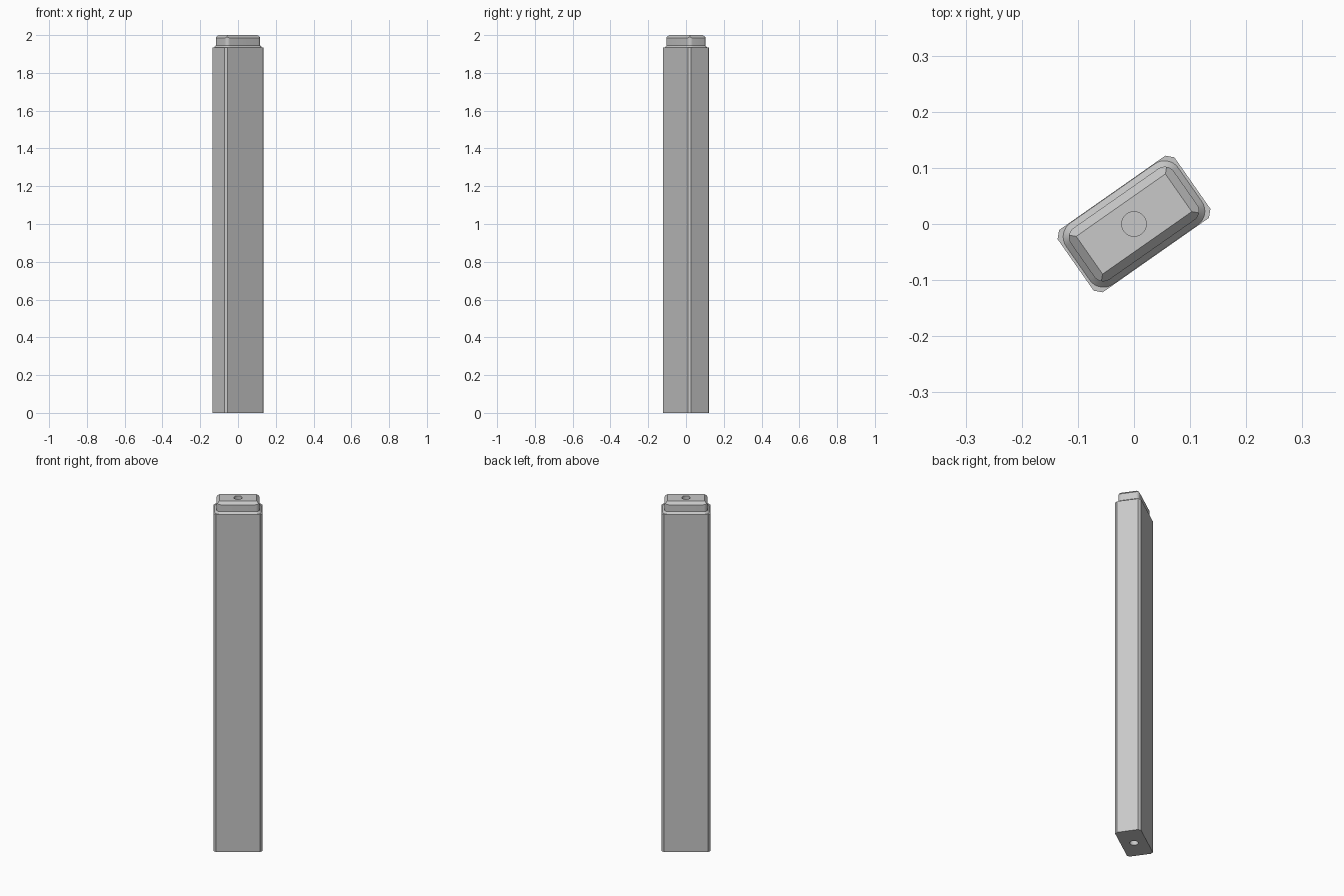
import bpy, bmesh
from math import radians, cos, sin, pi
from mathutils import Vector

if "Cube" in bpy.data.objects:
    bpy.data.objects.remove(bpy.data.objects["Cube"])

TURN = radians(35)
SHOULDER = 1.935

grey = bpy.data.materials.new("plain_grey")
grey.use_nodes = True
colour = (0.58, 0.58, 0.58, 1)
grey.diffuse_color = colour
grey.node_tree.nodes["Principled BSDF"].inputs["Base Color"].default_value = colour


def outline(a, b, r, steps):
    """Rectangle of half sizes a, b with corners cut in a number of steps."""
    points = []
    for k, (sx, sy) in enumerate(((1, 1), (-1, 1), (-1, -1), (1, -1))):
        for i in range(steps + 1):
            t = (k + i / steps) * pi / 2
            points.append((sx * (a - r) + r * cos(t), sy * (b - r) + r * sin(t)))
    return points


def loft(bm, sections):
    """Closed solid through (outline, height) sections."""
    rings = [[bm.verts.new((x, y, z)) for x, y in pts] for pts, z in sections]
    for low, high in zip(rings, rings[1:]):
        for i in range(len(low)):
            j = (i + 1) % len(low)
            bm.faces.new((low[i], low[j], high[j], high[i]))
    bm.faces.new(rings[0][::-1])
    bm.faces.new(rings[-1])


def finish(bm, name):
    bmesh.ops.recalc_face_normals(bm, faces=bm.faces)
    mesh = bpy.data.meshes.new(name)
    bm.to_mesh(mesh)
    bm.free()
    mesh.materials.append(grey)
    obj = bpy.data.objects.new(name, mesh)
    bpy.context.collection.objects.link(obj)
    obj.rotation_euler.z = TURN
    return obj


def drill(obj, z):
    """Cut a blind round hole centred at height z."""
    bpy.ops.mesh.primitive_cylinder_add(vertices=48, radius=0.022, depth=0.2, location=(0, 0, z))
    cutter = bpy.context.object
    cutter.hide_render = True
    cutter.data.materials.append(grey)
    mod = obj.modifiers.new("hole", "BOOLEAN")
    mod.object = cutter
    mod.solver = "EXACT"
    bpy.ops.object.select_all(action="DESELECT")
    bpy.context.view_layer.objects.active = obj
    obj.select_set(True)
    bpy.ops.object.modifier_apply(modifier=mod.name)
    bpy.data.objects.remove(cutter)
    bpy.ops.object.shade_smooth_by_angle(angle=radians(20))


# Shaft with chamfered corners
bm = bmesh.new()
shaft = outline(0.127, 0.0677, 0.0115, 1)
loft(bm, [(shaft, 0), (shaft, SHOULDER)])
post = finish(bm, "post_shaft")

# Cap: sloped shoulder, rounded block, sunk a little into the shaft
bm = bmesh.new()
foot = outline(0.122, 0.0665, 0.03, 8)
block = outline(0.112, 0.056, 0.02, 8)
loft(bm, [(foot, SHOULDER - 0.03), (foot, SHOULDER), (block, SHOULDER + 0.011), (block, 2)])

# Bevel the four top edges with flat cuts
for axis, reach in ((Vector((1, 0, 0)), 0.097), (Vector((0, 1, 0)), 0.041)):
    for side in (1, -1):
        out = axis * side
        cut = bmesh.ops.bisect_plane(
            bm, geom=bm.verts[:] + bm.edges[:] + bm.faces[:], dist=1e-6,
            plane_co=out * reach + Vector((0, 0, 2)),
            plane_no=out + Vector((0, 0, 1)), clear_outer=True)
        rim = [e for e in cut["geom_cut"] if isinstance(e, bmesh.types.BMEdge)]
        bmesh.ops.contextual_create(bm, geom=rim)
cap = finish(bm, "post_cap")

# Holes in the end faces
drill(cap, 2)
drill(post, SHOULDER)
drill(post, 0)
